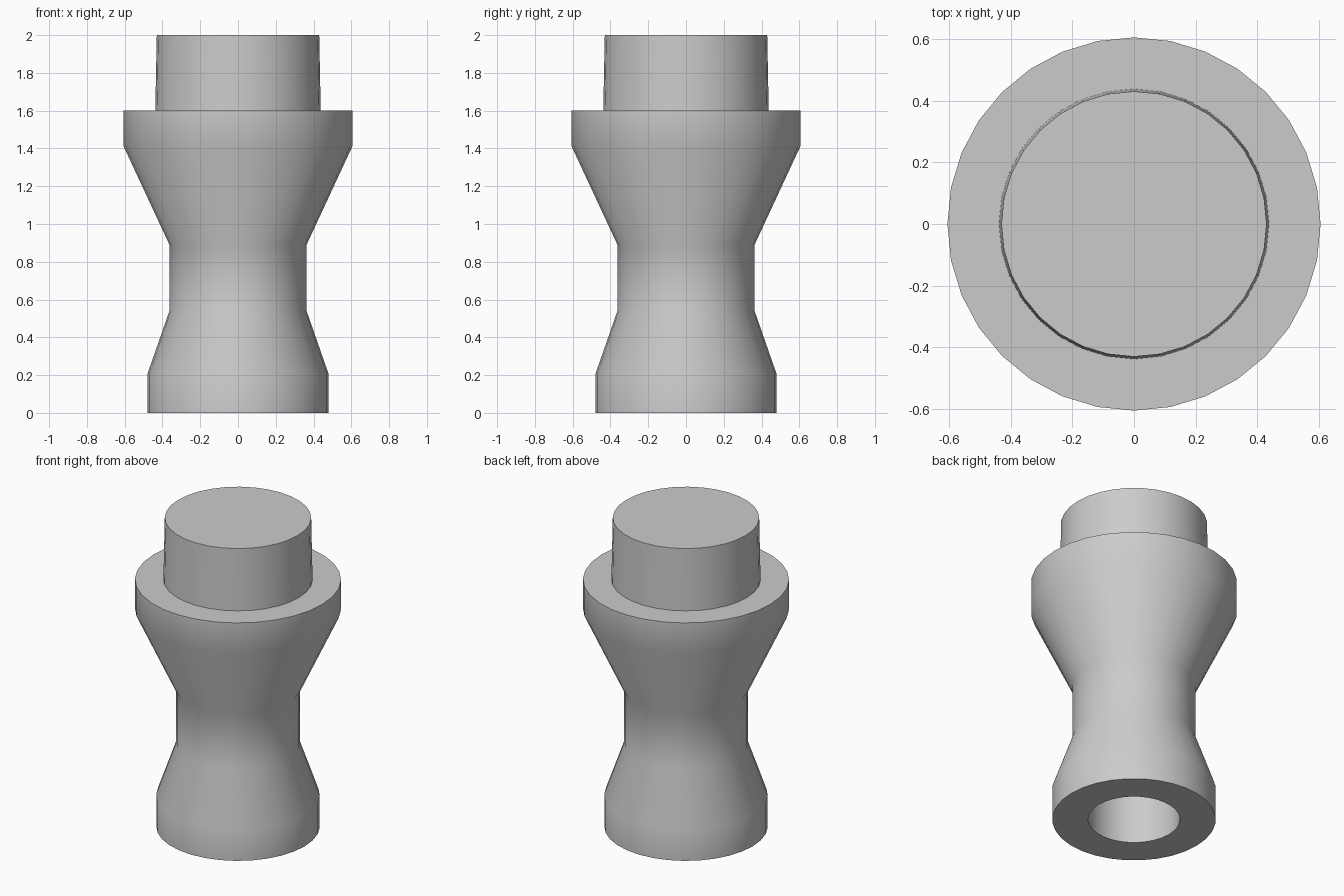
import bpy
import bmesh
from math import radians, tau

SEGMENTS = 32

cube = bpy.data.objects.get("Cube")
if cube:
    bpy.data.objects.remove(cube, do_unlink=True)

# Single grey finish
grey = bpy.data.materials.new("mid_grey")
grey.use_nodes = True
colour = (0.6, 0.6, 0.6, 1)
grey.diffuse_color = colour
grey.node_tree.nodes["Principled BSDF"].inputs["Base Color"].default_value = colour


def lathe(name, profile):
    """Revolve a radius/height profile around the z axis."""
    bm = bmesh.new()
    verts = [bm.verts.new((r, 0, z)) for r, z in profile]
    edges = [bm.edges.new(pair) for pair in zip(verts, verts[1:])]
    bmesh.ops.spin(bm, geom=verts + edges, cent=(0, 0, 0), axis=(0, 0, 1),
                   angle=tau, steps=SEGMENTS, use_merge=True)
    bmesh.ops.remove_doubles(bm, verts=bm.verts, dist=0.0001)
    bmesh.ops.recalc_face_normals(bm, faces=bm.faces)
    mesh = bpy.data.meshes.new(name)
    bm.to_mesh(mesh)
    bm.free()
    mesh.materials.append(grey)
    obj = bpy.data.objects.new(name, mesh)
    bpy.context.collection.objects.link(obj)
    bpy.ops.object.select_all(action='DESELECT')
    obj.select_set(True)
    bpy.context.view_layer.objects.active = obj
    bpy.ops.object.shade_smooth_by_angle(angle=radians(30))
    return obj


# Closed body: bore, foot, waist, flared collar and tapered plug
bore = [(0, 1.2), (0.27, 1.2), (0.27, 0)]
foot = [(0.48, 0), (0.48, 0.205)]
waist = [(0.363, 0.54), (0.363, 0.89)]
collar = [(0.605, 1.41), (0.605, 1.6)]
plug = [(0.438, 1.6), (0.43, 2), (0, 2)]
lathe("turned_body", bore + foot + waist + collar + plug)
